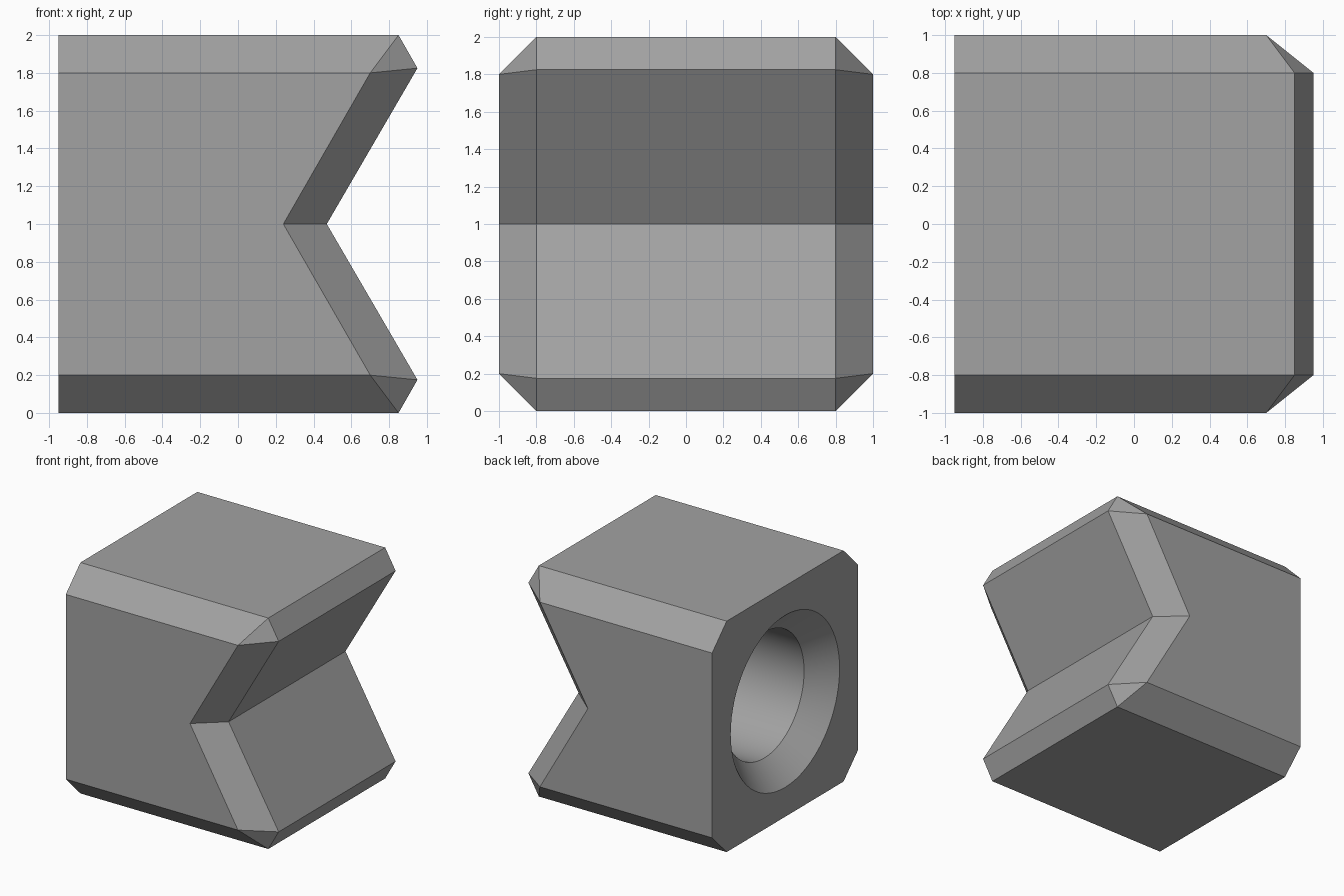
import bpy
import bmesh
import math

if "Cube" in bpy.data.objects:
    bpy.data.objects.remove(bpy.data.objects["Cube"])

SEGMENTS = 64
LEFT = -0.95

grey = bpy.data.materials.new("mid_grey")
grey.diffuse_color = (0.36, 0.36, 0.36, 1.0)
grey.use_nodes = True
grey.node_tree.nodes["Principled BSDF"].inputs["Base Color"].default_value = grey.diffuse_color

bm = bmesh.new()

# Notched middle profile (x, z) and the smaller profile of the chamfered sides
middle = [(LEFT, 0), (0.85, 0), (0.95, 0.175), (0.47, 1),
          (0.95, 1.825), (0.85, 2), (LEFT, 2)]
side = [(LEFT, 0.2), (0.7, 0.2), (0.24, 1), (0.7, 1.8), (LEFT, 1.8)]

mid = {s: [bm.verts.new((x, 0.8 * s, z)) for x, z in middle] for s in (-1, 1)}
flat = {s: [bm.verts.new((x, s, z)) for x, z in side] for s in (-1, 1)}

# Bottom, lips, notch and top
for i in range(6):
    bm.faces.new((mid[-1][i], mid[-1][i + 1], mid[1][i + 1], mid[1][i]))

# Flat sides, chamfers and the small triangular corners
for s in (-1, 1):
    m, f = mid[s], flat[s]
    bm.faces.new(f)
    bm.faces.new((m[0], m[1], f[1], f[0]))
    bm.faces.new((m[1], m[2], f[1]))
    bm.faces.new((m[2], m[3], f[2], f[1]))
    bm.faces.new((m[3], m[4], f[3], f[2]))
    bm.faces.new((m[4], m[5], f[3]))
    bm.faces.new((m[5], m[6], f[4], f[3]))

# Countersunk blind bore in the left end
rings = []
for x, r in ((LEFT, 0.745), (LEFT + 0.2, 0.545), (0.1, 0.545)):
    rings.append([bm.verts.new((x, r * math.cos(a), 1 + r * math.sin(a)))
                  for a in (2 * math.pi * k / SEGMENTS for k in range(SEGMENTS))])
for a, b in zip(rings, rings[1:]):
    for k in range(SEGMENTS):
        n = (k + 1) % SEGMENTS
        bm.faces.new((a[k], a[n], b[n], b[k])).smooth = True
bm.faces.new(rings[-1])

# Left end face around the bore
outline = [mid[-1][0], flat[-1][0], flat[-1][4], mid[-1][6],
           mid[1][6], flat[1][4], flat[1][0], mid[1][0]]
edges = []
for loop in (outline, rings[0]):
    for a, b in zip(loop, loop[1:] + loop[:1]):
        edges.append(bm.edges.get((a, b)) or bm.edges.new((a, b)))
bmesh.ops.triangle_fill(bm, edges=edges, use_beauty=True, normal=(-1, 0, 0))

bmesh.ops.recalc_face_normals(bm, faces=bm.faces[:])

mesh = bpy.data.meshes.new("notched_block")
bm.to_mesh(mesh)
bm.free()
mesh.materials.append(grey)
block = bpy.data.objects.new("notched_block", mesh)
bpy.context.collection.objects.link(block)

# Smooth bore with crisp block edges
bpy.context.view_layer.objects.active = block
block.select_set(True)
bpy.ops.object.shade_smooth_by_angle(angle=math.radians(20))
